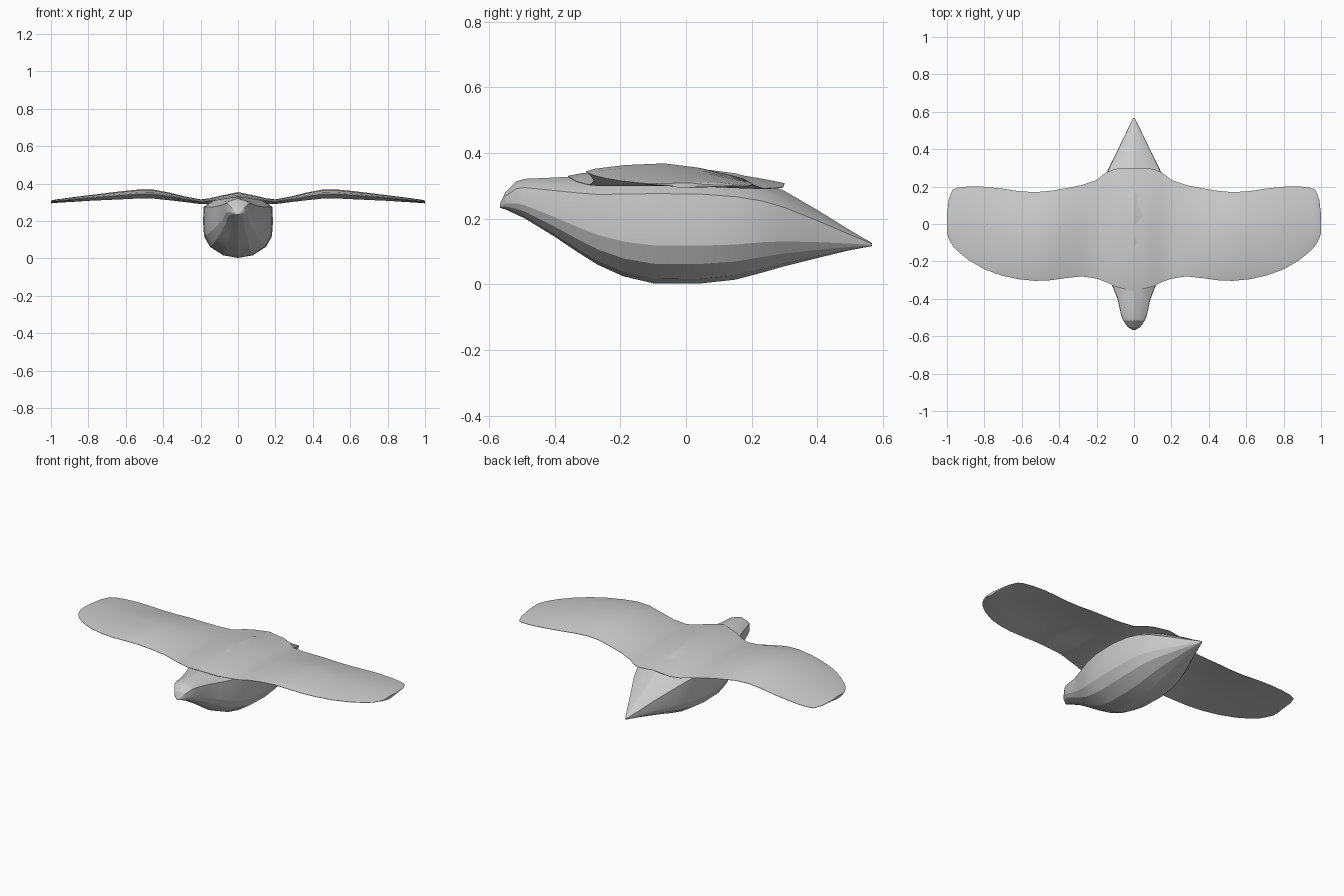
import bpy, bmesh, math

grey = bpy.data.materials.new("pale grey")
grey.diffuse_color = (0.6, 0.6, 0.6, 1)


def loft(name, rings, angle):
    """Skin closed rings with quads, cap both ends and shade."""
    bm = bmesh.new()
    loops = [[bm.verts.new(p) for p in ring] for ring in rings]
    n = len(loops[0])
    for a, b in zip(loops, loops[1:]):
        for i in range(n):
            j = (i + 1) % n
            bm.faces.new((a[i], a[j], b[j], b[i]))
    bm.faces.new(loops[0])
    bm.faces.new(loops[-1])
    bmesh.ops.remove_doubles(bm, verts=bm.verts, dist=0.0005)
    bmesh.ops.recalc_face_normals(bm, faces=bm.faces)
    mesh = bpy.data.meshes.new(name)
    bm.to_mesh(mesh)
    bm.free()
    mesh.materials.append(grey)
    obj = bpy.data.objects.new(name, mesh)
    bpy.context.collection.objects.link(obj)
    bpy.ops.object.select_all(action='DESELECT')
    obj.select_set(True)
    bpy.context.view_layer.objects.active = obj
    bpy.ops.object.shade_smooth_by_angle(angle=math.radians(angle))
    return obj


# Body stations from beak to tail: y, half width, bottom z, top z
body = [
    (-0.567, 0.008, 0.233, 0.243), (-0.55, 0.034, 0.228, 0.280),
    (-0.515, 0.058, 0.212, 0.314), (-0.49, 0.068, 0.200, 0.321),
    (-0.40, 0.088, 0.145, 0.325), (-0.33, 0.116, 0.098, 0.329),
    (-0.27, 0.140, 0.060, 0.334), (-0.19, 0.166, 0.024, 0.345),
    (-0.10, 0.182, 0.003, 0.353), (0.04, 0.187, 0.002, 0.352),
    (0.15, 0.180, 0.014, 0.338), (0.23, 0.163, 0.035, 0.316),
    (0.30, 0.135, 0.055, 0.284), (0.40, 0.085, 0.080, 0.226),
    (0.50, 0.037, 0.104, 0.164), (0.566, 0.004, 0.116, 0.126)]

# Cross-section of the right half: width fraction, height fraction
section = [(0, 0), (0.42, 0.04), (0.80, 0.17), (0.97, 0.33), (1.0, 0.55),
           (0.98, 0.78), (0.70, 0.88), (0.38, 0.945), (0, 1)]
outline = section + [(-u, v) for u, v in section[-2:0:-1]]

loft("body", [[(w * u, y, lo + (hi - lo) * v) for u, v in outline]
              for y, w, lo, hi in body], 14)

# Wing stations from centre to tip: x, front y, rear y, crest z, camber
wing = [
    (0, -0.36, 0.30, 0.354, 1.0), (0.10, -0.335, 0.295, 0.333, 0.8),
    (0.15, -0.31, 0.275, 0.321, 0.6), (0.20, -0.292, 0.235, 0.315, 0.5),
    (0.28, -0.28, 0.208, 0.330, 0.6), (0.37, -0.290, 0.190, 0.352, 0.85),
    (0.45, -0.301, 0.177, 0.367, 1.0), (0.53, -0.304, 0.170, 0.368, 1.0),
    (0.62, -0.295, 0.176, 0.359, 0.9), (0.71, -0.275, 0.190, 0.348, 0.75),
    (0.80, -0.242, 0.199, 0.337, 0.6), (0.88, -0.196, 0.201, 0.327, 0.5),
    (0.94, -0.148, 0.195, 0.319, 0.4), (0.97, -0.115, 0.183, 0.315, 0.35),
    (0.99, -0.080, 0.135, 0.312, 0.25), (1.0, -0.050, 0.05, 0.309, 0.1)]

# Aerofoil: chord fraction, drop below the crest, thickness
foil = [(0, 0.024, 0.002), (0.06, 0.016, 0.008), (0.25, 0.005, 0.014),
        (0.5, 0.0, 0.016), (0.72, 0.013, 0.013), (0.9, 0.033, 0.007),
        (1, 0.046, 0.002)]


def wing_ring(side, x, y0, y1, z, camber):
    top = [(side * x, y0 + (y1 - y0) * t, z - d * camber) for t, d, h in foil]
    under = [(side * x, y0 + (y1 - y0) * t, z - d * camber - h)
             for t, d, h in foil]
    return top + under[::-1]


# Both wings as one continuous span across the back
span = [wing_ring(-1, *s) for s in wing[:0:-1]] + [wing_ring(1, *s) for s in wing]
loft("wings", span, 40)
